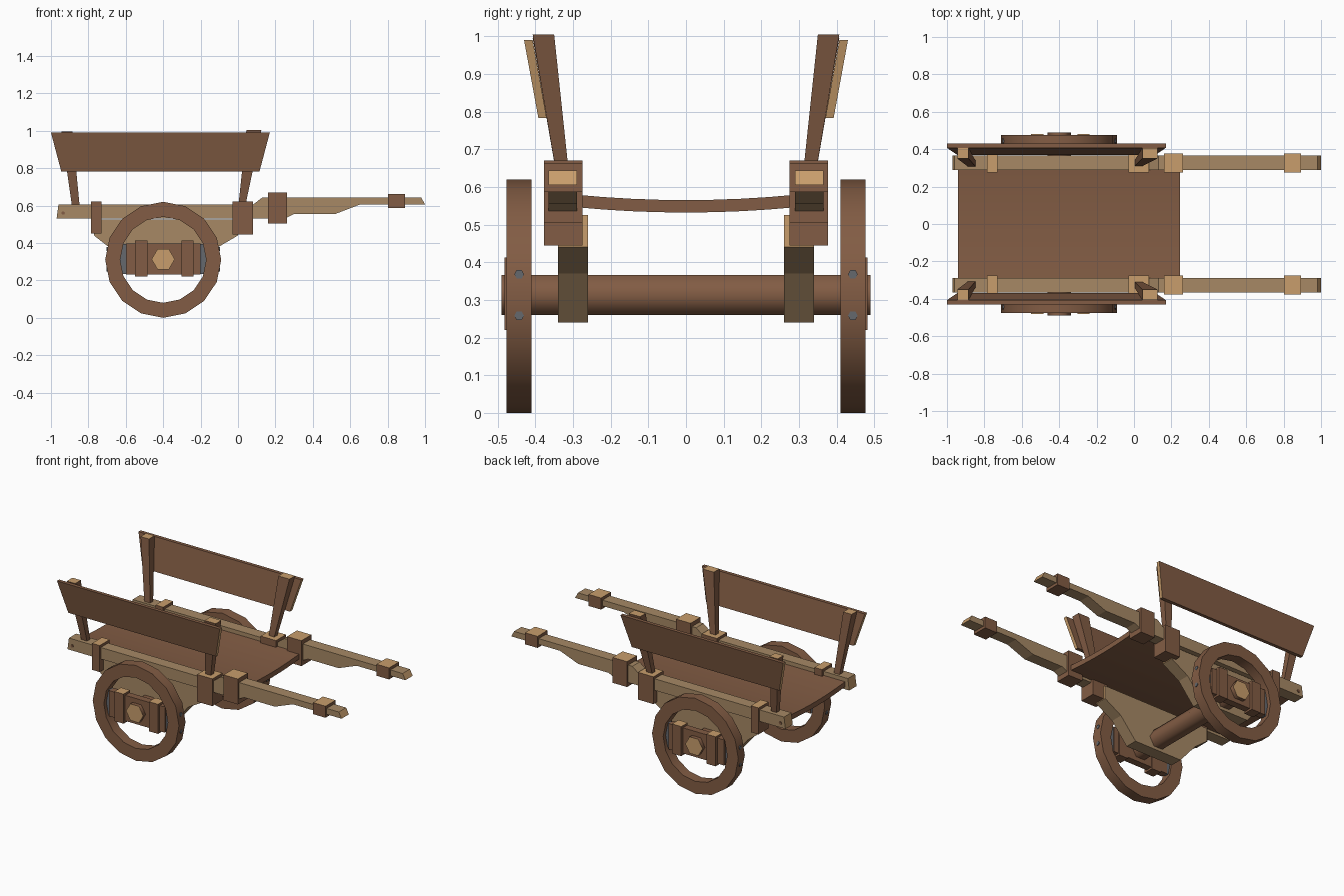
import bpy, bmesh, math

if "Cube" in bpy.data.objects:
    bpy.data.objects.remove(bpy.data.objects["Cube"])


def material(name, rgb):
    m = bpy.data.materials.new(name)
    m.diffuse_color = (*rgb, 1)
    m.use_nodes = True
    m.node_tree.nodes["Principled BSDF"].inputs["Base Color"].default_value = m.diffuse_color
    return m


BROWN = material("brown wood", (0.225, 0.108, 0.058))
TAN = material("tan wood", (0.385, 0.25, 0.13))
END = material("light end grain", (0.58, 0.34, 0.15))
GREY = material("grey iron", (0.13, 0.14, 0.155))


def make(name, verts, faces, mat, end=None, smooth=None):
    """Mesh object; faces whose normal passes the end rule get end grain."""
    me = bpy.data.meshes.new(name)
    bm = bmesh.new()
    vs = [bm.verts.new(v) for v in verts]
    for f in faces:
        bm.faces.new([vs[i] for i in f])
    bmesh.ops.recalc_face_normals(bm, faces=bm.faces)
    bm.normal_update()
    me.materials.append(mat)
    me.materials.append(END)
    for f in bm.faces:
        if end and end(f.normal):
            f.material_index = 1
    bm.to_mesh(me)
    bm.free()
    ob = bpy.data.objects.new(name, me)
    bpy.context.collection.objects.link(ob)
    if smooth:
        bpy.ops.object.select_all(action='DESELECT')
        ob.select_set(True)
        bpy.context.view_layer.objects.active = ob
        bpy.ops.object.shade_smooth_by_angle(angle=math.radians(smooth))
    return ob


def along_x(n):
    return abs(n.x) > 0.8


def along_y(n):
    return abs(n.y) > 0.8


def upward(n):
    return n.z > 0.8


def prism(name, profile, y0, y1, mat, end=None, smooth=None):
    """Extrude an (x, z) profile between two y values."""
    n = len(profile)
    verts = [(x, y, z) for y in (y0, y1) for x, z in profile]
    faces = [list(range(n)), list(range(n, 2 * n))]
    faces += [(i, (i + 1) % n, n + (i + 1) % n, n + i) for i in range(n)]
    return make(name, verts, faces, mat, end, smooth)


def block(name, low, high, z0, z1, s, mat, end=None):
    """Tapered block from low rectangle (x0, x1, y0, y1) to high rectangle."""
    verts = []
    for (x0, x1, y0, y1), z in ((low, z0), (high, z1)):
        verts += [(x0, s * y0, z), (x1, s * y0, z), (x1, s * y1, z), (x0, s * y1, z)]
    faces = [(0, 1, 2, 3), (4, 5, 6, 7)]
    faces += [(i, (i + 1) % 4, 4 + (i + 1) % 4, 4 + i) for i in range(4)]
    return make(name, verts, faces, mat, end)


def circle(cx, cz, r, n, turn=0):
    return [(cx + r * math.cos(turn + math.tau * i / n),
             cz + r * math.sin(turn + math.tau * i / n)) for i in range(n)]


CX, CZ = -0.40, 0.313

# sagging cart bed
ys = [-0.29 + 0.58 * i / 8 for i in range(9)]
sag = [0.565 + 0.014 * (y / 0.29) ** 2 for y in ys]
section = list(zip(ys, sag)) + [(y, z - 0.033) for y, z in reversed(list(zip(ys, sag)))]
n = len(section)
make("cart_bed", [(x, y, z) for x in (-0.94, 0.245) for y, z in section],
     [(i, i + 1, 16 - i, 17 - i) for i in range(8)]
     + [(n + i, n + i + 1, n + 16 - i, n + 17 - i) for i in range(8)]
     + [(i, (i + 1) % n, n + (i + 1) % n, n + i) for i in range(n)], BROWN, smooth=30)

# hexagonal axle
prism("axle", circle(CX, CZ, 0.062, 6), -0.49, 0.49, BROWN, along_y, 65)

SHAFT = [(-0.97, 0.53), (-0.96, 0.605), (0.08, 0.605), (0.13, 0.643), (0.98, 0.643),
         (1.0, 0.605), (0.65, 0.605), (0.52, 0.555), (0.3, 0.555), (0.25, 0.53)]
BRACKET = [(0, 0.525), (0, 0.44), (-0.12, 0.37), (-0.23, 0.24),
           (-0.57, 0.24), (-0.68, 0.37), (-0.77, 0.44), (-0.77, 0.525)]

for s, side in ((-1, "front"), (1, "back")):
    # long shaft, axle bracket and peg
    prism(side + "_shaft", SHAFT, s * 0.29, s * 0.365, TAN, along_x)
    prism(side + "_axle_bracket", BRACKET, s * 0.26, s * 0.34, TAN, along_x)
    prism(side + "_peg", circle(-0.935, 0.56, 0.01, 6), s * 0.36, s * 0.37, BROWN)

    # clamps around the shaft
    for label, x0, x1, z0, z1 in (("rear", -0.785, -0.73, 0.45, 0.622),
                                  ("middle", -0.03, 0.08, 0.445, 0.622),
                                  ("fore", 0.16, 0.263, 0.505, 0.67),
                                  ("grip", 0.803, 0.893, 0.587, 0.662)):
        r = (x0, x1, 0.275, 0.377)
        block(f"{side}_{label}_clamp", r, r, z0, z1, s, BROWN, upward)

    # leaning posts and side board
    block(side + "_rear_post", (-0.885, -0.845, 0.305, 0.335),
          (-0.945, -0.885, 0.35, 0.407), 0.58, 0.995, s, BROWN, upward)
    block(side + "_fore_post", (0.0, 0.035, 0.305, 0.335),
          (0.045, 0.125, 0.35, 0.407), 0.58, 1.004, s, BROWN, upward)
    block(side + "_side_board", (-0.945, 0.115, 0.37, 0.392),
          (-1.0, 0.17, 0.407, 0.43), 0.783, 0.99, s, BROWN, along_x)

    # wheel rim
    N = 16
    rings = [circle(CX, CZ - 0.003, r, N) for r in (0.31, 0.31, 0.23, 0.23)]
    depth = [s * 0.41, s * 0.477, s * 0.477, s * 0.41]
    verts = [(x, d, z) for ring, d in zip(rings, depth) for x, z in ring]
    faces = [(k * N + i, k * N + (i + 1) % N,
              (k + 1) % 4 * N + (i + 1) % N, (k + 1) % 4 * N + i)
             for k in range(4) for i in range(N)]
    make(side + "_wheel_rim", verts, faces, BROWN, smooth=30)

    # iron cross plate, wooden hub plank and uprights
    r = (-0.63, -0.17, 0.425, 0.452)
    block(side + "_iron_plate", r, r, 0.235, 0.395, s, GREY)
    r = (-0.60, -0.20, 0.42, 0.465)
    block(side + "_hub_plank", r, r, 0.232, 0.398, s, BROWN)
    for label, x in (("left", -0.518), ("right", -0.27)):
        r = (x - 0.033, x + 0.033, 0.415, 0.482)
        block(f"{side}_{label}_hub_cleat", r, r, 0.22, 0.412, s, BROWN, upward)

    # rim bolts at both ends of the iron plate
    for e in (-1, 1):
        for dz in (-0.055, 0.055):
            bolt = circle(s * 0.443, CZ + dz, 0.013, 6)
            x0, x1 = CX + e * 0.29, CX + e * 0.303
            make(side + "_rim_bolt", [(x, y, z) for x in (x0, x1) for y, z in bolt],
                 [range(6), range(6, 12)]
                 + [(i, (i + 1) % 6, 6 + (i + 1) % 6, 6 + i) for i in range(6)], GREY)
